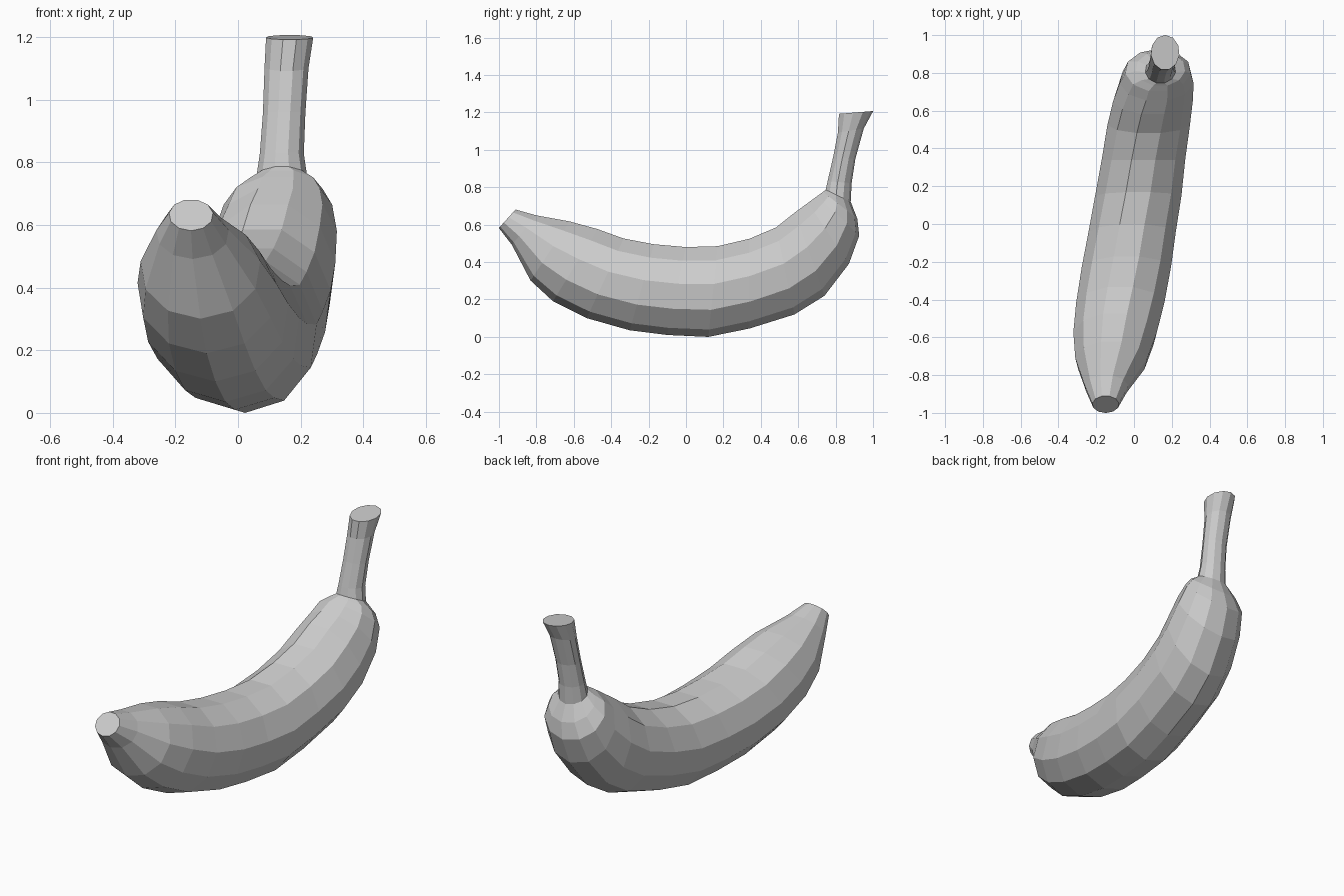
import bpy
import bmesh
from math import cos, sin, pi
from mathutils import Vector

cube = bpy.data.objects.get("Cube")
if cube:
    bpy.data.objects.remove(cube, do_unlink=True)

SIDES = 11

# Peel colour
skin = bpy.data.materials.new("plain grey")
skin.use_nodes = True
grey = (0.6, 0.6, 0.6, 1)
skin.diffuse_color = grey
skin.node_tree.nodes["Principled BSDF"].inputs["Base Color"].default_value = grey

# Cross-sections from blossom tip to cut stem:
# outer edge (y, z), inner edge (y, z), right x, left x
sections = [
    ((-1.0, .58), (-.91, .68), -.22, -.08),
    ((-.93, .49), (-.80, .65), -.26, -.03),
    ((-.83, .30), (-.62, .62), -.31, .07),
    ((-.71, .19), (-.47, .58), -.32, .12),
    ((-.53, .10), (-.33, .53), -.305, .16),
    ((-.30, .035), (-.17, .50), -.275, .195),
    ((-.10, .01), (0, .485), -.24, .22),
    ((.12, 0), (.17, .49), -.205, .25),
    ((.34, .045), (.34, .53), -.17, .27),
    ((.58, .12), (.48, .59), -.14, .295),
    ((.74, .22), (.58, .67), -.11, .31),
    ((.87, .39), (.65, .72), -.075, .315),
    ((.925, .54), (.70, .755), -.045, .30),
    ((.915, .63), (.73, .775), .01, .27),
    ((.88, .72), (.745, .785), .06, .22),
    ((.885, .82), (.755, .83), .07, .21),
    ((.905, .95), (.785, .96), .08, .215),
    ((.95, .112 + 1), (.81, 1.09), .085, .225),
    ((1.0, 1.205), (.815, 1.19), .09, .24),
]


def ring(bm, outer, inner, x_min, x_max):
    """One rounded cross-section spanning the given edges."""
    a = Vector(((x_min + x_max) / 2, *outer))
    b = Vector(((x_min + x_max) / 2, *inner))
    mid, up = (a + b) / 2, (b - a) / 2
    side = Vector(((x_max - x_min) / 2, 0, 0))
    angles = [2 * pi * (i + .25) / SIDES for i in range(SIDES)]
    # Scale slightly so the faceted outline fills its full extent
    return [bm.verts.new(mid + side * cos(t) * 1.015 + up * sin(t) * 1.01)
            for t in angles]


# Fruit and stem as one faceted loft
bm = bmesh.new()
rings = [ring(bm, *s) for s in sections]
for r, s in zip(rings, rings[1:]):
    for i in range(SIDES):
        j = (i + 1) % SIDES
        bm.faces.new((r[i], r[j], s[j], s[i]))
bm.faces.new(rings[0])
bm.faces.new(rings[-1])
bmesh.ops.recalc_face_normals(bm, faces=bm.faces)

# Rest the fruit on the ground
low = min(v.co.z for v in bm.verts)
bmesh.ops.translate(bm, verts=bm.verts, vec=(0, 0, -low))

mesh = bpy.data.meshes.new("banana")
bm.to_mesh(mesh)
bm.free()
mesh.materials.append(skin)
banana = bpy.data.objects.new("banana", mesh)
bpy.context.collection.objects.link(banana)
